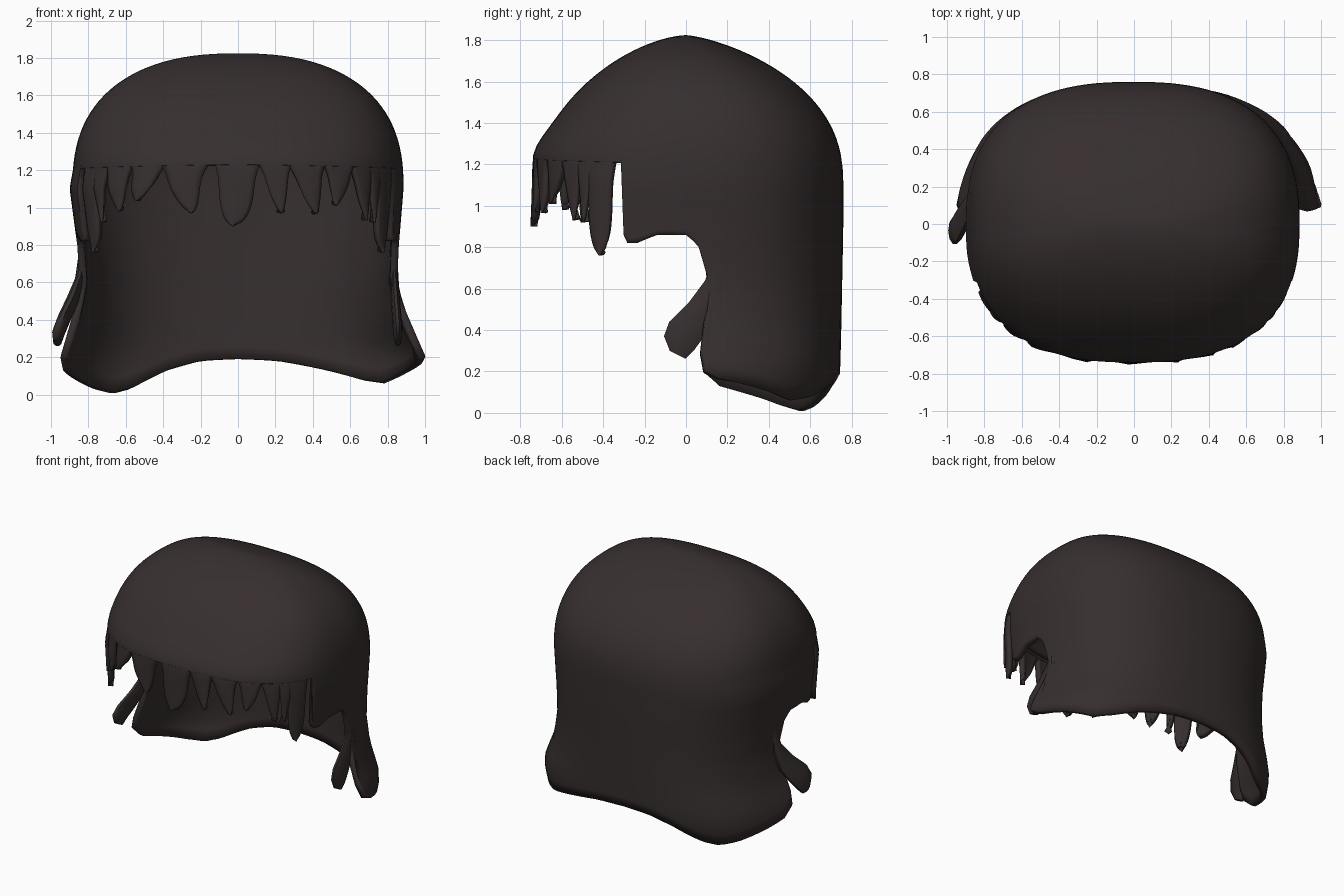
import bpy, bmesh, math

if "Cube" in bpy.data.objects:
    bpy.data.objects.remove(bpy.data.objects["Cube"])

mat = bpy.data.materials.new("dark brown hair")
mat.diffuse_color = (0.038, 0.028, 0.028, 1)
mat.use_nodes = True
mat.node_tree.nodes["Principled BSDF"].inputs["Base Color"].default_value = mat.diffuse_color
TOP, MID = 1.825, 1.1


def lerp(table, v):
    """Piecewise linear lookup in an ascending table."""
    if v <= table[0][0]:
        return table[0][1]
    for (a, p), (b, q) in zip(table, table[1:]):
        if v <= b:
            return p + (q - p) * (v - a) / (b - a)
    return table[-1][1]


WIDTH_L = [(0, .95), (.1, .965), (.2, .965), (.3, .93), (.4, .89), (.6, .85), (.8, .86), (1.1, .90), (1.2, .885)]
WIDTH_R = [(0, .98), (.1, 1.0), (.2, 1.02), (.3, .97), (.4, .91), (.6, .855), (.8, .86), (1.1, .885)]
BACK = [(0, .70), (.08, .73), (.2, .745), (.4, .75), (.9, .76)]


def surf(a, z, out=0.0):
    """Point on the hair surface; a = degrees from the front, counter-clockwise from above."""
    d = min(1, max(0, (z - MID) / (TOP - MID)))
    th = math.radians(a - 90)
    c, s = math.cos(th), math.sin(th)
    rx = lerp(WIDTH_R if c > 0 else WIDTH_L, z) * (1 - d ** 2.5) ** .42 + out
    back = lerp(BACK, z) * (1 - d ** 2.4) ** .72 + out
    front = .74 * (1 - d ** 1.8) ** .62 + .025 * math.exp(-((z - 1.27) / .1) ** 2) + out
    x = rx * math.copysign(abs(c) ** .8, c)
    y = (back if s > 0 else front) * math.copysign(abs(s) ** .8, s)
    # lower side corners sweep forward
    y -= .12 * min(1, max(0, (.6 - z) / .35)) * c ** 6
    return (x, y, z)


def finish(name, verts, faces, thick=0.0):
    me = bpy.data.meshes.new(name)
    me.from_pydata(verts, [], faces)
    me.materials.append(mat)
    ob = bpy.data.objects.new(name, me)
    bpy.context.collection.objects.link(ob)
    bm = bmesh.new()
    bm.from_mesh(me)
    bmesh.ops.remove_doubles(bm, verts=bm.verts, dist=1e-5)
    if not thick:
        bmesh.ops.recalc_face_normals(bm, faces=bm.faces)
    bm.to_mesh(me)
    bm.free()
    if thick:
        mod = ob.modifiers.new("thickness", 'SOLIDIFY')
        mod.thickness = thick
        mod.offset = -1
    bpy.ops.object.select_all(action='DESELECT')
    ob.select_set(True)
    bpy.context.view_layer.objects.active = ob
    bpy.ops.object.shade_smooth_by_angle(angle=math.radians(50))
    return ob


def grid_faces(cols, rows, closed):
    n = cols if closed else cols - 1
    return [(i * rows + j, i * rows + j + 1, (i + 1) % cols * rows + j + 1, (i + 1) % cols * rows + j)
            for i in range(n) for j in range(rows - 1)]


# main shell: crown, short sides and long back curtain
SIDE = [(0, 1.23), (70, 1.21), (71, .86), (72.5, .82), (76, .82), (83, .86), (90, .86),
        (92.5, .80), (94.5, .68), (97, .48), (99, .30), (101, .21), (106, .165)]
EDGE_R = SIDE + [(118, .12), (132, .06), (142, .075), (160, .14), (172, .18), (180, .19)]
EDGE_L = SIDE[:-1] + [(106, .13), (118, .08), (130, .03), (140, .005), (148, .03), (162, .13), (172, .18), (180, .19)]
half = sorted({float(k) for k in range(0, 181, 3)} | {float(e[0]) for e in SIDE} | {95.2, 91.2, 93.5})
angles = half + [360 - h for h in reversed(half[1:-1])]
CROWN, DROP, BAND = 26, 16, 1.25      # rows above and below the fringe line
verts = []
for a in angles:
    zb = lerp(EDGE_R, a) if a <= 180 else lerp(EDGE_L, 360 - a)
    for j in range(CROWN):
        verts.append(surf(a, TOP - (TOP - BAND) * (j / (CROWN - 1)) ** 1.8))
    for j in range(1, DROP + 1):
        verts.append(surf(a, BAND + (zb - BAND) * j / DROP))
finish("hair_shell", verts, grid_faces(len(angles), CROWN + DROP, True), .04)


# fringe strands: tapering plates that grow out of the shell edge
def strand(name, x, width, tip, lean=0.0, blunt=1.5, top=1.26):
    k = math.copysign(abs(x / .88) ** 1.25, x)
    a0 = 90 - math.degrees(math.acos(k))
    p, q = surf(a0 + 1, 1.1), surf(a0 - 1, 1.1)
    slope = math.hypot(p[0] - q[0], p[1] - q[1]) / 2
    rows, cols = 16, 7
    pts = []
    for i in range(cols):
        u = i / (cols - 1) * 2 - 1
        for j in range(rows):
            t = j / (rows - 1)
            # wide root arching into a narrower body and rounded tip
            w = width / 2 * (.8 * (1 - t ** blunt) ** .7 + .3 * math.exp(-(t / .22) ** 2)) + .004
            off = u * w + lean * t * t
            z = top + (tip - top) * t
            pts.append(surf(a0 + off / slope, z, -.003 + .015 * t - .012 * u * u * t))
    finish(name, pts, grid_faces(cols, rows, False), .035)


FRINGE = [(-.645, .16, .98, .02, 2.2), (-.49, .19, 1.035, -.05, 2.4), (-.295, .24, .97, .05, 2),
          (-.01, .30, .90, -.02, 4), (.205, .16, .97, .03, 1.8), (.375, .19, .965, .05, 1.6),
          (.55, .17, 1.01, -.03, 1.7), (.67, .14, .93, .03, 1.5),
          (-.735, .10, .92, .01, 1.8), (.735, .09, .92, .0, 1.8)]
for n, (x, w, tip, lean, blunt) in enumerate(FRINGE):
    strand(f"fringe_strand_{n + 1}", x, w, tip, lean, blunt)
for side, s in (("left", -1), ("right", 1)):
    strand(f"temple_strand_{side}", s * .785, .15, .76, s * .01, 6)


# loose locks beside the neck, flaring forward and outward
def lock(name, s, spread, wide):
    rings = [(.17, .82, .012, 0), (.13, .62, .04, .1), (.08, .50, .07, .4),
             (.0, .40, .085, .75), (-.035, .335, .075, .95), (-.04, .28, .04, 1)]
    seg = 10
    pts, faces = [], []
    for y, z, r, f in rings:
        for k in range(seg):
            q = 2 * math.pi * k / seg
            pts.append((s * (.835 + spread * f + wide * min(1, r / .06) * math.cos(q)),
                        y + r * math.sin(q), z - r * .5 * math.sin(q)))
    for i in range(len(rings) - 1):
        for k in range(seg):
            m = (k + 1) % seg
            faces.append((i * seg + k, i * seg + m, (i + 1) * seg + m, (i + 1) * seg + k))
    faces += [tuple(range(seg)), tuple(range(len(pts) - seg, len(pts)))]
    finish(name, pts, faces)


lock("neck_lock_left", -1, .13, .035)
lock("neck_lock_right", 1, .02, .025)
